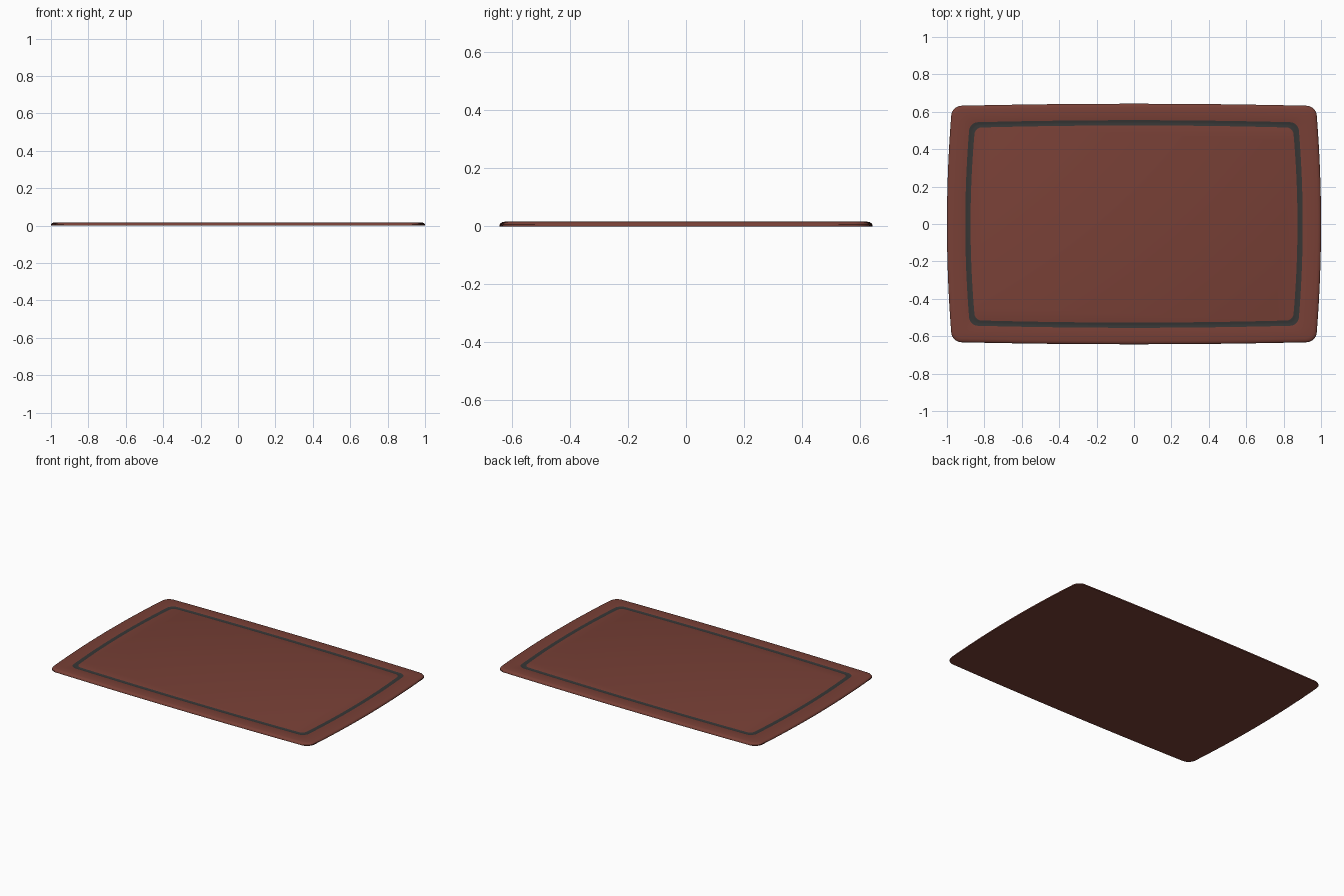
import bpy, bmesh, math

if "Cube" in bpy.data.objects:
    bpy.data.objects.remove(bpy.data.objects["Cube"])

def material(name, color):
    m = bpy.data.materials.new(name)
    m.diffuse_color = color
    m.use_nodes = True
    m.node_tree.nodes["Principled BSDF"].inputs["Base Color"].default_value = m.diffuse_color
    return m

def outline(hx, hy, bx, by, r, corner=8, side=24):
    """Rounded rectangle whose four sides bow outwards by bx / by."""
    pts = []
    for q, (sx, sy) in enumerate([(1, 1), (-1, 1), (-1, -1), (1, -1)]):
        for i in range(corner + 1):
            a = math.pi / 2 * (q + i / corner)
            pts.append((sx * (hx - r) + r * math.cos(a), sy * (hy - r) + r * math.sin(a)))
    full = []
    for i, p in enumerate(pts):
        n = pts[(i + 1) % len(pts)]
        steps = side if i % (corner + 1) == corner else 1
        for k in range(steps):
            t = k / steps
            full.append((p[0] + (n[0] - p[0]) * t, p[1] + (n[1] - p[1]) * t))
    return [(x + bx * x / hx * (1 - (y / hy) ** 2),
             y + by * y / hy * (1 - (x / hx) ** 2)) for x, y in full]

TOP, FLOOR = 0.017, 0.0145
rings = []
# Rounded rim: inset from the outer edge, height
for d, z in [(0, 0), (0, 0.006), (0.003, 0.0105), (0.009, 0.0145), (0.02, TOP)]:
    rings.append((outline(0.973 - d, 0.631 - d, 0.027, 0.012, 0.05 - d / 2), z))
# Shallow juice groove: outer lip, floor, inner lip
groove_start = len(rings)
for d, z in [(0, TOP), (0.009, FLOOR), (0.019, FLOOR), (0.028, TOP)]:
    rings.append((outline(0.878 - d, 0.543 - d, 0.024, 0.012, 0.042 - d / 3), z))

bm = bmesh.new()
loops = [[bm.verts.new((x, y, z)) for x, y in pts] for pts, z in rings]
n = len(loops[0])
for k in range(len(loops) - 1):
    for i in range(n):
        j = (i + 1) % n
        f = bm.faces.new((loops[k][i], loops[k][j], loops[k + 1][j], loops[k + 1][i]))
        f.material_index = 1 if k >= groove_start else 0
# Flat underside and cutting surface
bm.faces.new(list(reversed(loops[0])))
bm.faces.new(loops[-1])

mesh = bpy.data.meshes.new("cutting_board")
bm.to_mesh(mesh)
bm.free()
board = bpy.data.objects.new("cutting_board", mesh)
bpy.context.collection.objects.link(board)
mesh.materials.append(material("red_brown_board", (0.188, 0.051, 0.037, 1)))
mesh.materials.append(material("dark_groove", (0.037, 0.037, 0.036, 1)))

bpy.context.view_layer.objects.active = board
board.select_set(True)
bpy.ops.object.shade_smooth_by_angle(angle=math.radians(35))
